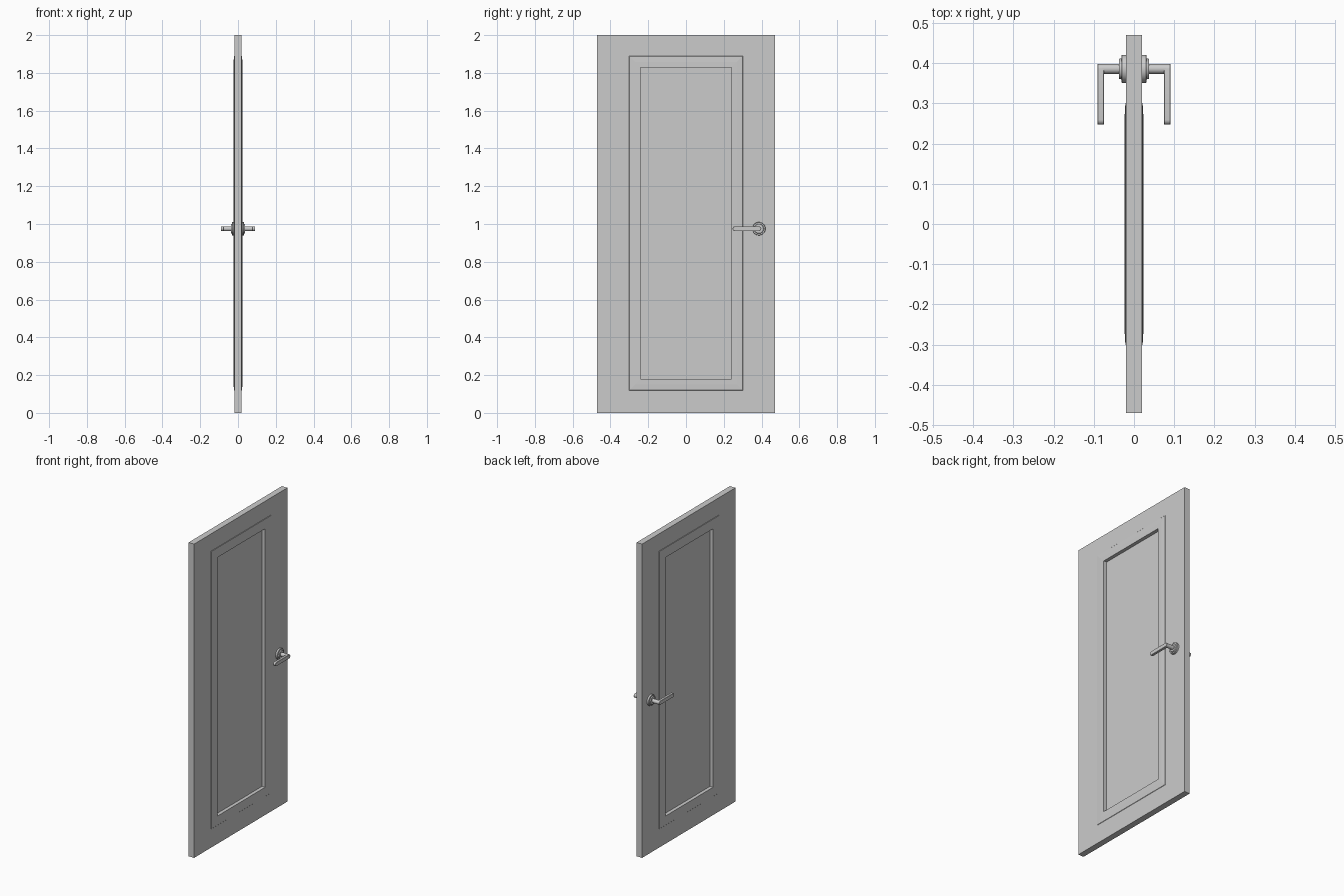
import bpy, bmesh, math

if "Cube" in bpy.data.objects:
    bpy.data.objects.remove(bpy.data.objects["Cube"])

grey = bpy.data.materials.new("plain_grey")
grey.diffuse_color = (0.6, 0.6, 0.6, 1)
grey.use_nodes = True
grey.node_tree.nodes["Principled BSDF"].inputs["Base Color"].default_value = grey.diffuse_color


def finish(name, bm):
    """Turn a right-hand half into an object mirrored across x = 0."""
    bmesh.ops.recalc_face_normals(bm, faces=bm.faces)
    me = bpy.data.meshes.new(name)
    bm.to_mesh(me)
    bm.free()
    me.materials.append(grey)
    ob = bpy.data.objects.new(name, me)
    bpy.context.collection.objects.link(ob)
    mod = ob.modifiers.new("Mirror", "MIRROR")
    mod.merge_threshold = 0.0001
    return ob


def smooth(ob):
    bpy.ops.object.select_all(action='DESELECT')
    ob.select_set(True)
    bpy.context.view_layer.objects.active = ob
    bpy.ops.object.shade_smooth_by_angle(angle=math.radians(35))


def bridge(bm, a, b):
    n = len(a)
    for i in range(n):
        bm.faces.new((a[i], a[(i + 1) % n], b[(i + 1) % n], b[i]))


# Door leaf: concentric rectangles (x, half width, z low, z high)
bm = bmesh.new()
loops = [(0, 0.47, 0, 2), (0.0195, 0.47, 0, 2)]
# Raised moulding, then the sunken panel
for x, d in ((0.0195, 0.062), (0.0215, 0.060), (0.0232, 0.030),
             (0.0235, 0.0), (0.0015, 0.0)):
    loops.append((x, 0.24 + d, 0.18 - d, 1.828 + d))
rings = [[bm.verts.new((x, y, z)) for y, z in ((-w, lo), (w, lo), (w, hi), (-w, hi))]
         for x, w, lo, hi in loops]
for a, b in zip(rings, rings[1:]):
    bridge(bm, a, b)
bm.faces.new(rings[-1])
finish("door_leaf", bm)

# Handle rose and stem: turned profile (x, radius)
HY, HZ, SEG = 0.386, 0.975, 32
bm = bmesh.new()
prof = [(0.018, 0.035), (0.030, 0.035), (0.0315, 0.0335), (0.0315, 0.026),
        (0.0365, 0.025), (0.0375, 0.024), (0.0375, 0.0125), (0.080, 0.0125)]
rings = [[bm.verts.new((x, HY + r * math.cos(2 * math.pi * i / SEG),
                        HZ + r * math.sin(2 * math.pi * i / SEG))) for i in range(SEG)]
         for x, r in prof]
for a, b in zip(rings, rings[1:]):
    bridge(bm, a, b)
bm.faces.new(rings[0])
bm.faces.new(rings[-1])
smooth(finish("handle_rose", bm))

# Lever: round-ended bar
bm = bmesh.new()
R, N = 0.0125, 12
outline = []
for yc, start in ((HY, -math.pi / 2), (0.247 + R, math.pi / 2)):
    for i in range(N + 1):
        t = start + math.pi * i / N
        outline.append((yc, R * math.cos(t), R * math.sin(t)))
rings = [[bm.verts.new((x, yc + s * dy, HZ + s * dz)) for yc, dy, dz in outline]
         for x, s in ((0.0745, 0.88), (0.076, 1), (0.0895, 1), (0.091, 0.88))]
for a, b in zip(rings, rings[1:]):
    bridge(bm, a, b)
bm.faces.new(rings[0])
bm.faces.new(rings[-1])
smooth(finish("handle_lever", bm))
